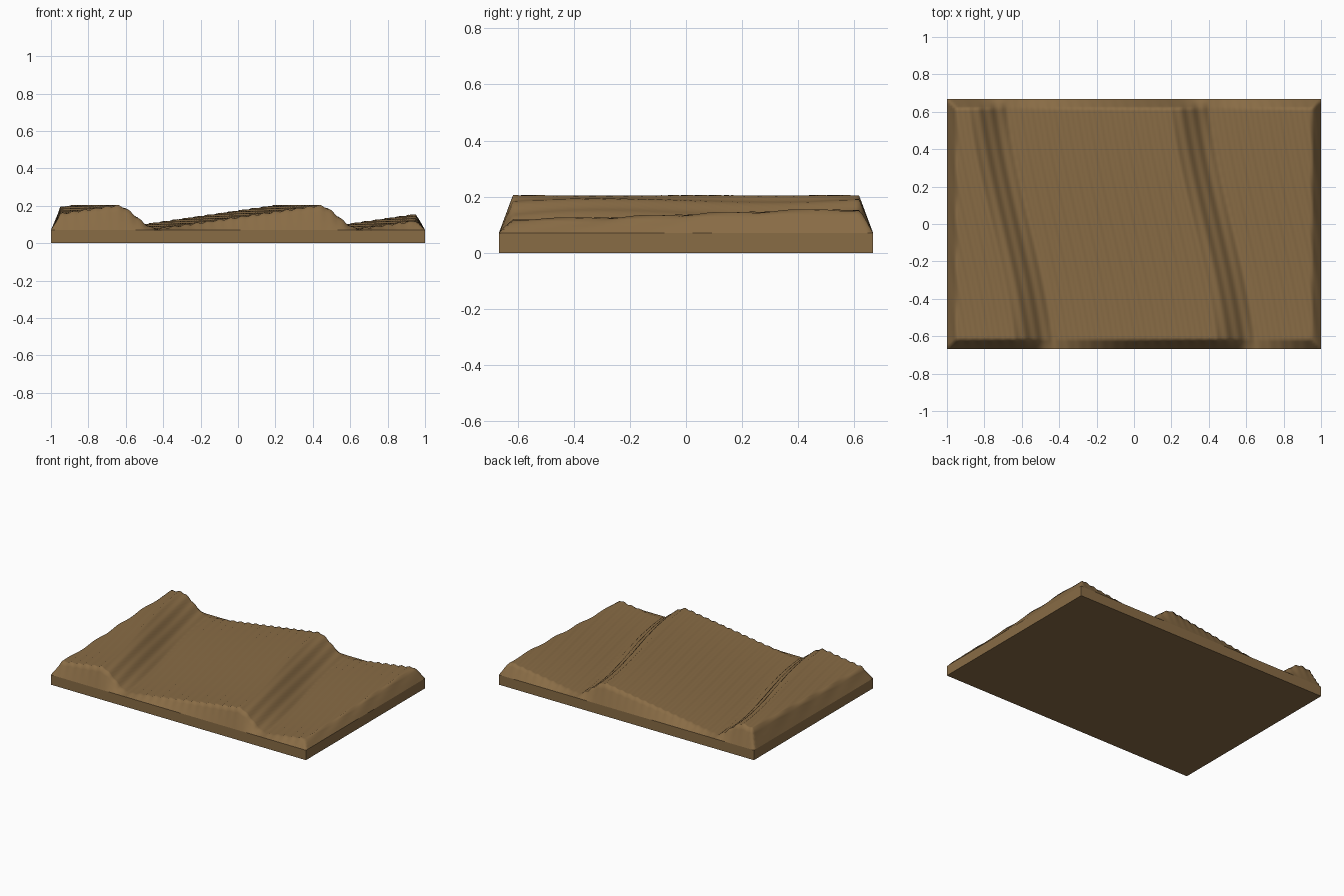
import bpy, bmesh, math

if "Cube" in bpy.data.objects:
    bpy.data.objects.remove(bpy.data.objects["Cube"], do_unlink=True)

HALF_X, HALF_Y, BASE = 1.0, 0.667, 0.07
PERIOD, SLIP, RISE = 1.08, 0.22, 0.125

sand = bpy.data.materials.new("sand brown")
sand.use_nodes = True
color = (0.25, 0.15, 0.06, 1)
sand.diffuse_color = color
sand.node_tree.nodes["Principled BSDF"].inputs["Base Color"].default_value = color


def smooth(t):
    return t * t * (3 - 2 * t)


def dune_height(x, y):
    # Long windward slope, short slip face, winding crest line
    bend = 0.425 - 0.115 * math.sin(y * math.pi / 1.25)
    u = (x - bend - SLIP / 2) % PERIOD
    windward = PERIOD - SLIP
    if u < windward:
        h = RISE * u / windward
    else:
        h = RISE * (1 - smooth((u - windward) / SLIP))
    # Fine wind ripples that follow the crests
    ripple = 0.0045 * math.sin((x + 0.17 * y + 0.02 * math.sin(3 * y)) * math.tau / 0.06)
    # Chamfered rim
    edge = min(HALF_X - abs(x), HALF_Y - abs(y))
    return BASE + max(0.003, h + 0.006 + ripple) * max(0, min(1, edge / 0.05))


def add_object(name, bm):
    mesh = bpy.data.meshes.new(name)
    bm.to_mesh(mesh)
    bm.free()
    mesh.materials.append(sand)
    obj = bpy.data.objects.new(name, mesh)
    bpy.context.collection.objects.link(obj)
    return obj


# Rippled dune surface
bm = bmesh.new()
bmesh.ops.create_grid(bm, x_segments=160, y_segments=106, size=1)
for v in bm.verts:
    v.co.y *= HALF_Y
    v.co.z = dune_height(v.co.x, v.co.y)
for f in bm.faces:
    f.smooth = True
add_object("dune_surface", bm)

# Slab below, open where the dunes sit
bm = bmesh.new()
bmesh.ops.create_cube(bm, size=1)
for v in bm.verts:
    v.co = (v.co.x * 2 * HALF_X, v.co.y * 2 * HALF_Y, (v.co.z + 0.5) * BASE)
bm.normal_update()
bmesh.ops.delete(bm, geom=[f for f in bm.faces if f.normal.z > 0.5], context="FACES_ONLY")
add_object("base_slab", bm)
